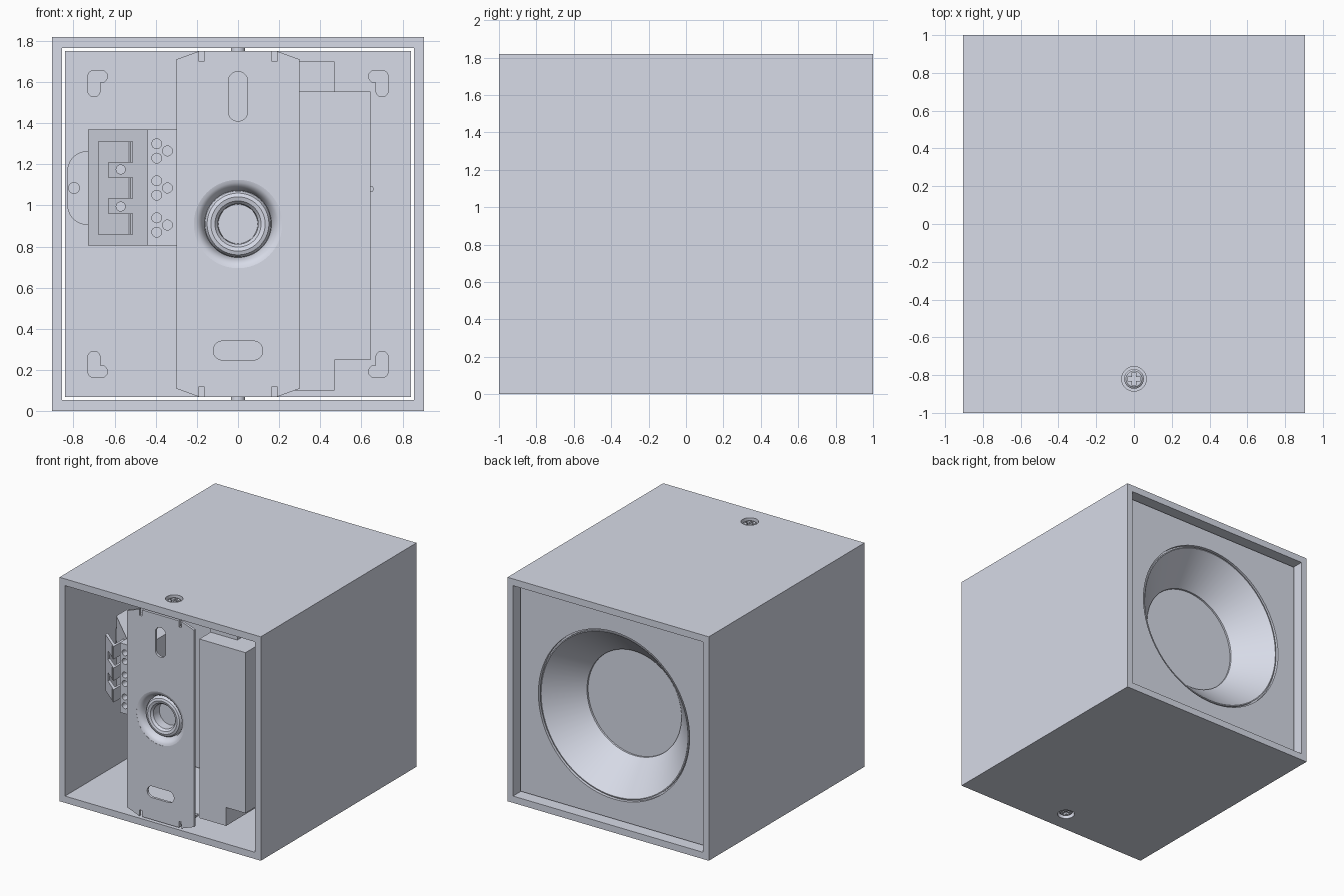
import bpy, bmesh, math
from mathutils import Vector

if "Cube" in bpy.data.objects:
    bpy.data.objects.remove(bpy.data.objects["Cube"])

GREY = (0.79, 0.82, 0.93, 1)
grey = bpy.data.materials.new("cool_grey")
grey.use_nodes = True
grey.diffuse_color = GREY
grey.node_tree.nodes["Principled BSDF"].inputs["Base Color"].default_value = GREY
MID = 0.91    # height of the centre line


def finish(name, bm, smooth=False):
    bmesh.ops.recalc_face_normals(bm, faces=bm.faces)
    mesh = bpy.data.meshes.new(name)
    bm.to_mesh(mesh)
    bm.free()
    mesh.materials.append(grey)
    ob = bpy.data.objects.new(name, mesh)
    bpy.context.collection.objects.link(ob)
    if smooth:
        activate(ob)
        bpy.ops.object.shade_smooth_by_angle(angle=math.radians(35))
    return ob


def activate(ob):
    bpy.ops.object.select_all(action="DESELECT")
    ob.select_set(True)
    bpy.context.view_layer.objects.active = ob


def prism(name, pts, lo, hi, axis="y"):
    """Extrude an outline along y (outline in x, z) or z (outline in x, y)."""
    bm = bmesh.new()
    place = (lambda a, b, t: (a, t, b)) if axis == "y" else (lambda a, b, t: (a, b, t))
    face = bm.faces.new([bm.verts.new(place(a, b, lo)) for a, b in pts])
    ext = bmesh.ops.extrude_face_region(bm, geom=[face])
    moved = [g for g in ext["geom"] if isinstance(g, bmesh.types.BMVert)]
    bmesh.ops.translate(bm, verts=moved, vec=place(0, 0, hi - lo))
    return finish(name, bm)


def rect(x0, x1, z0, z1):
    return [(x0, z0), (x1, z0), (x1, z1), (x0, z1)]


def pill(cx, cz, hx, hz, r, n=10):
    """Rounded rectangle outline with half sizes hx, hz and corner radius r."""
    pts = []
    for q, (sx, sz) in enumerate([(1, 1), (-1, 1), (-1, -1), (1, -1)]):
        for i in range(n + 1):
            a = (q + i / n) * math.pi / 2
            p = (cx + sx * (hx - r) + r * math.cos(a), cz + sz * (hz - r) + r * math.sin(a))
            if not pts or (Vector(p) - Vector(pts[-1])).length > 1e-5:
                pts.append(p)
    if (Vector(pts[0]) - Vector(pts[-1])).length < 1e-5:
        pts.pop()
    return pts


def lathe(name, profile, centre, axis="y", steps=72):
    """Revolve (radius, offset) points about an axis through centre."""
    bm = bmesh.new()
    along = Vector((0, 1, 0)) if axis == "y" else Vector((0, 0, 1))
    vs = [bm.verts.new(Vector(centre) + Vector((r, 0, 0)) + along * t) for r, t in profile]
    es = [bm.edges.new(p) for p in zip(vs, vs[1:])]
    bmesh.ops.spin(bm, geom=vs + es, cent=centre, axis=along, angle=math.tau,
                   steps=steps, use_duplicate=False)
    bmesh.ops.remove_doubles(bm, verts=bm.verts, dist=1e-5)
    return finish(name, bm, True)


def cut(ob, cutters):
    for c in cutters:
        c.hide_render = True
        mod = ob.modifiers.new("cut", "BOOLEAN")
        mod.operation, mod.solver, mod.object = "DIFFERENCE", "EXACT", c
        activate(ob)
        bpy.ops.object.modifier_apply(modifier=mod.name)
        bpy.data.objects.remove(c)


def rod(name, x, z, r, y0, y1):
    return prism(name, pill(x, z, r, r, r, 6), y0, y1)


# Square sleeve, open at both ends, with a screw seat above and below
shell = prism("shell", rect(-0.905, 0.905, 0, 1.82), -1, 1)
cut(shell, [prism("bore", rect(-0.855, 0.855, 0.055, 1.765), -1.1, 1.1)])
cut(shell, [prism("screw_seat", pill(0, -0.82, 0.065, 0.065, 0.065), z, z + 0.2, "z")
            for z in (-0.1, 1.72)])

# Cross-head screws
for name, z, s in (("top_screw", 1.82, 1), ("bottom_screw", 0, -1)):
    screw = lathe(name, [(0, -0.012 * s), (0.042, -0.012 * s), (0.052, -0.02 * s),
                         (0.052, -0.04 * s), (0.035, -0.05 * s), (0.035, -0.08 * s),
                         (0, -0.08 * s)], (0, -0.82, z), "z", 32)
    a, b = 0.035, 0.011
    cross = [(a, b), (b, b), (b, a), (-b, a), (-b, b), (-a, b),
             (-a, -b), (-b, -b), (-b, -a), (b, -a), (b, -b), (a, -b)]
    ends = sorted((z - 0.03 * s, z + 0.02 * s))
    cut(screw, [prism("cross", [(x, y - 0.82) for x, y in cross], *ends, "z")])

# Rear panel with conical reflector
panel = prism("rear_panel", rect(-0.84, 0.84, 0.07, 1.75), 0.885, 0.925)
cut(panel, [prism("opening", pill(0, MID, 0.68, 0.68, 0.68, 18), 0.8, 1)])
lathe("reflector", [(0.685, 0.9), (0.668, 0.9), (0.668, 0.917), (0.66, 0.917),
                    (0.425, 0.665), (0.425, 0.65), (0, 0.65)], (0, 0, MID))

# Middle mounting plate with four angled keyholes
plate = prism("mounting_plate", rect(-0.84, 0.84, 0.07, 1.75), -0.06, -0.02)
for sx in (-1, 1):
    for sz in (-1, 1):
        cut(plate, [
            prism("slot", pill(sx * 0.7, MID + sz * 0.682, 0.03, 0.063, 0.029), -0.1, 0.05),
            prism("slot", pill(sx * 0.682, MID + sz * 0.717, 0.047, 0.029, 0.028), -0.1, 0.05)])

# Front bracket: notched outline, slots, bent screw tabs
corner = [(0.3, 0.8), (0.19, 0.84), (0.19, 0.79), (0.165, 0.79), (0.165, 0.84)]
top = corner + [(-x, z) for x, z in reversed(corner)]
outline = [(x, MID + z) for x, z in top] + [(x, MID - z) for x, z in reversed(top)]
bracket = prism("bracket", outline, -0.995, -0.975)
cut(bracket, [prism("slot", pill(0, 1.53, 0.047, 0.12, 0.046), -1.1, -0.9),
              prism("slot", pill(0, 0.295, 0.12, 0.046, 0.045), -1.1, -0.9),
              prism("hole", pill(0, MID, 0.215, 0.215, 0.215, 18), -1.1, -0.9)])
for name, z in (("top_tab", 1.735), ("bottom_tab", 0.07)):
    prism(name, rect(-0.165, 0.165, z, z + 0.015), -0.975, -0.74)

# Dished seat and cable bush in the bracket
lathe("dish", [(0.218, 0), (0.2, 0.004), (0.185, 0.015), (0.172, 0.035), (0.163, 0.07)],
      (0, -0.995, MID))
lathe("cable_bush", [(0.163, 0.07), (0.16, 0.045), (0.15, 0.03), (0.132, 0.024),
                     (0.112, 0.03), (0.098, 0.048), (0.095, 0.12), (0, 0.12)],
      (0, -0.995, MID))

# Driver box with narrower ends
prism("driver_body", rect(0.23, 0.645, 0.25, 1.555), -0.825, -0.06)
prism("driver_lower_end", rect(0.23, 0.47, 0.1, 0.25), -0.825, -0.06)
prism("driver_upper_end", rect(0.23, 0.47, 1.555, 1.7), -0.68, -0.06)
rod("driver_nub", 0.645, 1.08, 0.015, -0.5, -0.4)

# Terminal block with sloping side
block = [(-0.25, -0.89), (-0.44, -0.89), (-0.44, -0.8), (-0.73, -0.52), (-0.73, -0.37),
         (-0.25, -0.37)]
terminal = prism("terminal_block", block, 0.805, 1.37, "z")
for z in (0.905, 1.085, 1.265):
    cut(terminal, [rod("wire_hole", -0.395 + dx, z + dz, 0.024, -0.95, -0.83)
                   for dx, dz in ((0, 0.035), (0, -0.035), (0.052, 0))])
cut(terminal, [rod("lever_hole", -0.57, z, 0.022, -0.95, -0.55) for z in (0.995, 1.175)])

# Mounting lug
lug = prism("terminal_lug", pill(-0.7, 1.085, 0.13, 0.18, 0.1), -0.39, -0.37)
cut(lug, [rod("lug_hole", -0.797, 1.085, 0.026, -0.5, -0.3)])

# Sloping comb of levers
def lever(name, x0, x1, z0, z1):
    y = lambda x: -0.87 - (x + 0.51) * 0.82
    prism(name, [(x0, y(x0)), (x1, y(x1)), (x1, y(x1) + 0.03), (x0, y(x0) + 0.03)], z0, z1, "z")

for i, z in enumerate((0.91, 1.085, 1.26)):
    lever(f"lever_{i}", -0.68, -0.51, z - 0.052, z + 0.052)
    prism(f"lever_post_{i}", rect(-0.53, -0.51, z - 0.052, z + 0.052), -0.86, -0.7)
for i, z in enumerate((0.995, 1.175)):
    lever(f"lever_bridge_{i}", -0.68, -0.63, z - 0.04, z + 0.04)
